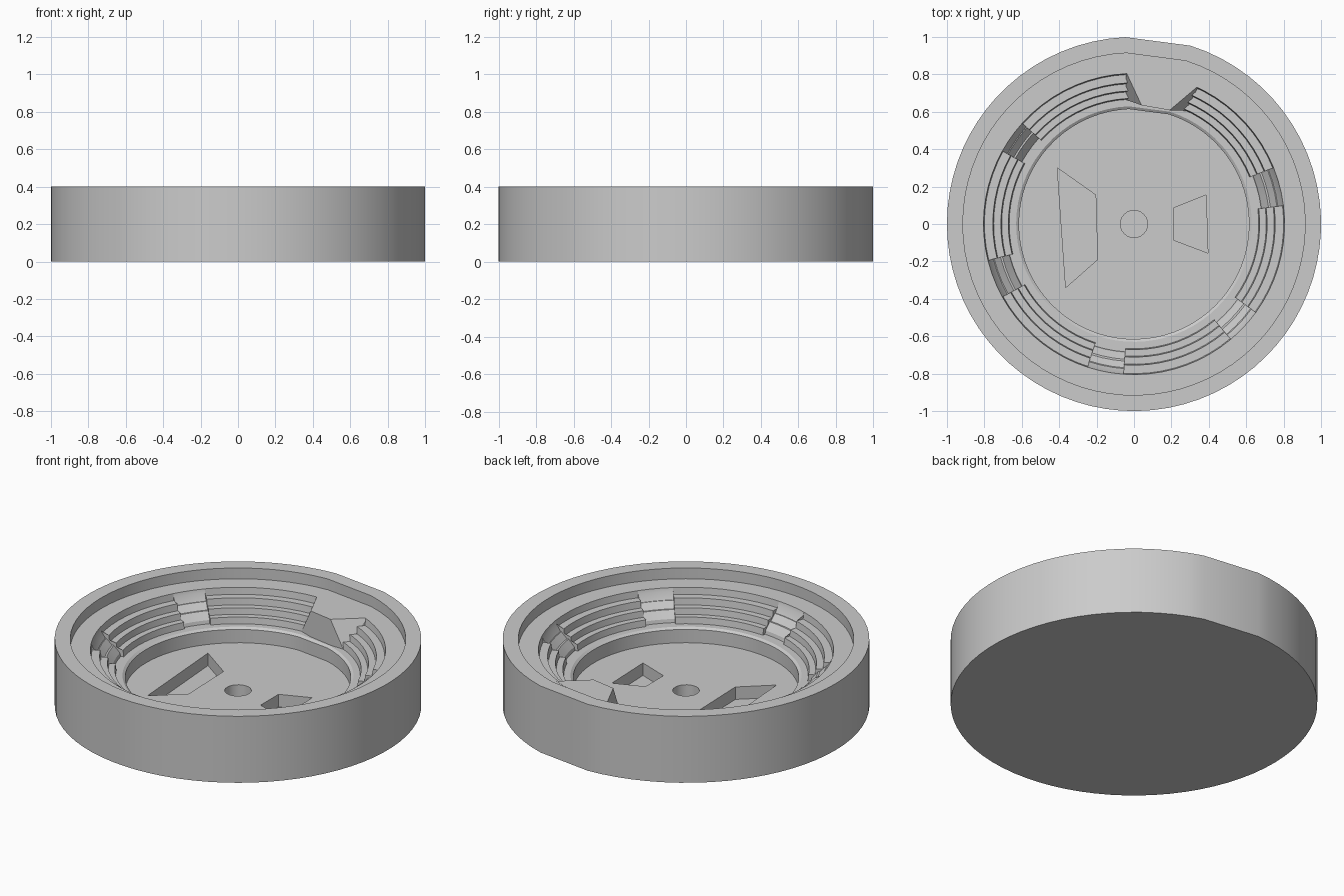
import bpy, bmesh, math
from mathutils import Vector

if "Cube" in bpy.data.objects:
    bpy.data.objects.remove(bpy.data.objects["Cube"])

FLOOR, LEDGE, PIT = 0.09, 0.335, 0.015

# outer wall, rim and upper ledge, then the seating, then the pit wall
OUTER = [(1, 0), (1, 0.4), (0.915, 0.4), (0.915, LEDGE)]
SEATS = [(0.805, LEDGE), (0.80, 0.295), (0.755, 0.295), (0.75, 0.255), (0.712, 0.255),
         (0.707, 0.218), (0.672, 0.218), (0.667, 0.18)]
AISLE = [(0.805, LEDGE), (0.80, 0.315), (0.775, 0.275), (0.77, 0.275), (0.735, 0.24),
         (0.725, 0.24), (0.69, 0.2), (0.685, 0.18)]
INNER = [(0.63, 0.18), (0.615, 0.17), (0.615, FLOOR)]
AISLE_SPANS = [(7, 22), (138, 151), (194, 209), (252, 266), (310, 324)]


def polar(r, deg):
    a = math.radians(deg)
    return r * math.cos(a), r * math.sin(a)


def finish(name, bm):
    bmesh.ops.recalc_face_normals(bm, faces=bm.faces)
    mesh = bpy.data.meshes.new(name)
    bm.to_mesh(mesh)
    bm.free()
    obj = bpy.data.objects.new(name, mesh)
    bpy.context.collection.objects.link(obj)
    bpy.context.view_layer.objects.active = obj
    obj.select_set(True)
    bpy.ops.object.shade_smooth_by_angle(angle=math.radians(18))
    obj.select_set(False)


# angle stations: seating and aisle profiles alternate, sharing each boundary angle
stations = []
for i, (a, b) in enumerate(AISLE_SPANS):
    nxt = AISLE_SPANS[(i + 1) % len(AISLE_SPANS)][0]
    nxt += 360 if nxt < b else 0
    for s, e, prof in ((a, b, AISLE), (b, nxt, SEATS)):
        n = max(2, round((e - s) / 5))
        for k in range(n + 1):
            ang = s + (e - s) * k / n
            if not 73 < ang < 89:       # one flat facet at the entrance
                stations.append((ang, prof))

# bowl swept around the stations
bm = bmesh.new()
rows = [[bm.verts.new((*polar(r, ang), z)) for r, z in OUTER + prof + INNER]
        for ang, prof in stations]
for p, q in zip(rows, rows[1:] + rows[:1]):
    for j in range(len(p) - 1):
        bm.faces.new((p[j], q[j], q[j + 1], p[j + 1]))
bmesh.ops.remove_doubles(bm, verts=bm.verts, dist=1e-5)

# solid underside and open floor rim
border = [e for e in bm.edges if e.is_boundary]
under = [e for e in border if all(v.co.z < 0.01 for v in e.verts)]
floor_edges = [e for e in border if e not in under]
bmesh.ops.contextual_create(bm, geom=under)

# sunken pits and centre hole in the floor
pits = [
    [(-0.41, 0.30), (-0.205, 0.155), (-0.195, -0.19), (-0.365, -0.34)],
    [(0.21, 0.085), (0.385, 0.155), (0.395, -0.155), (0.21, -0.085)],
    [polar(0.073, i * 15) for i in range(24)],
]
for pts in pits:
    top = [bm.verts.new((x, y, FLOOR)) for x, y in pts]
    low = [bm.verts.new((x, y, PIT)) for x, y in pts]
    bm.faces.new(low)
    for i in range(len(pts)):
        j = (i + 1) % len(pts)
        bm.faces.new((top[i], top[j], low[j], low[i]))
        floor_edges.append(bm.edges.get((top[i], top[j])))
bmesh.ops.triangle_fill(bm, use_beauty=True, edges=floor_edges, normal=Vector((0, 0, 1)))
finish("arena_bowl", bm)

# entrance platform, narrowing toward the floor, with sloped flanks
bm = bmesh.new()
arc = [polar(0.815, a) for a in range(65, 94, 4)]
top = arc + [(0.04, 0.635), (0.19, 0.608)]
foot = arc + [(-0.045, 0.665), (0.04, 0.635), (0.19, 0.608), (0.28, 0.605)]
pts = [(x, y, LEDGE + 0.001) for x, y in top] + [(x, y, 0.175) for x, y in foot]
hull = bmesh.ops.convex_hull(bm, input=[bm.verts.new(p) for p in pts])
loose = [v for v in bm.verts if not v.link_faces]
bmesh.ops.delete(bm, geom=loose, context='VERTS')
bmesh.ops.dissolve_limit(bm, angle_limit=0.02, verts=bm.verts, edges=bm.edges)
finish("entrance_platform", bm)
